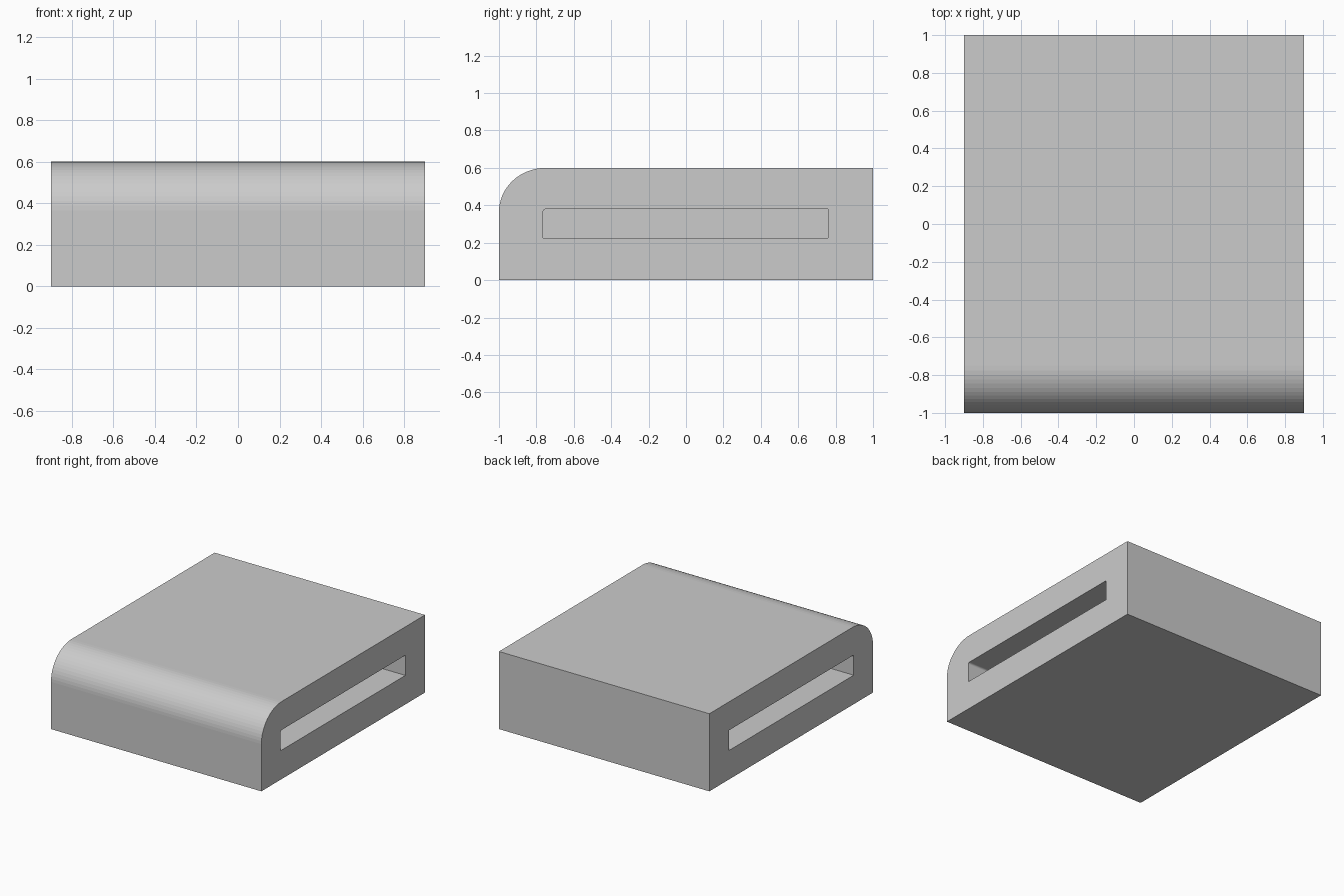
import bpy, bmesh, math

if "Cube" in bpy.data.objects:
    bpy.data.objects.remove(bpy.data.objects["Cube"])

HALF_X = 0.9
POCKET_DEPTH = 0.45
SEGMENTS = 16


def profile(y0, y1, z0, z1, ry, rz):
    """Side outline (y, z): rectangle with a rounded front top corner."""
    pts = [(y0, z0), (y1, z0), (y1, z1)]
    for i in range(SEGMENTS + 1):
        a = math.pi / 2 * (1 + i / SEGMENTS)
        pts.append((y0 + ry + ry * math.cos(a), z1 - rz + rz * math.sin(a)))
    return pts


def ring(bm, pts, x):
    return [bm.verts.new((x, y, z)) for y, z in pts]


def bridge(bm, a, b):
    n = len(a)
    for i in range(n):
        j = (i + 1) % n
        bm.faces.new((a[i], a[j], b[j], b[i]))


outer = profile(-1.0, 1.0, 0.0, 0.6, 0.25, 0.235)
inner = profile(-0.764, 0.76, 0.224, 0.38, 0.015, 0.015)

# Block with a long recessed slot in each side
bm = bmesh.new()
rims = []
for side in (-1, 1):
    rim = ring(bm, outer, side * HALF_X)
    mouth = ring(bm, inner, side * HALF_X)
    floor = ring(bm, inner, side * (HALF_X - POCKET_DEPTH))
    bridge(bm, rim, mouth)
    bridge(bm, mouth, floor)
    bm.faces.new(floor)
    rims.append(rim)
bridge(bm, *rims)
bmesh.ops.recalc_face_normals(bm, faces=bm.faces)

mesh = bpy.data.meshes.new("slotted_block")
bm.to_mesh(mesh)
bm.free()
block = bpy.data.objects.new("slotted_block", mesh)
bpy.context.collection.objects.link(block)
